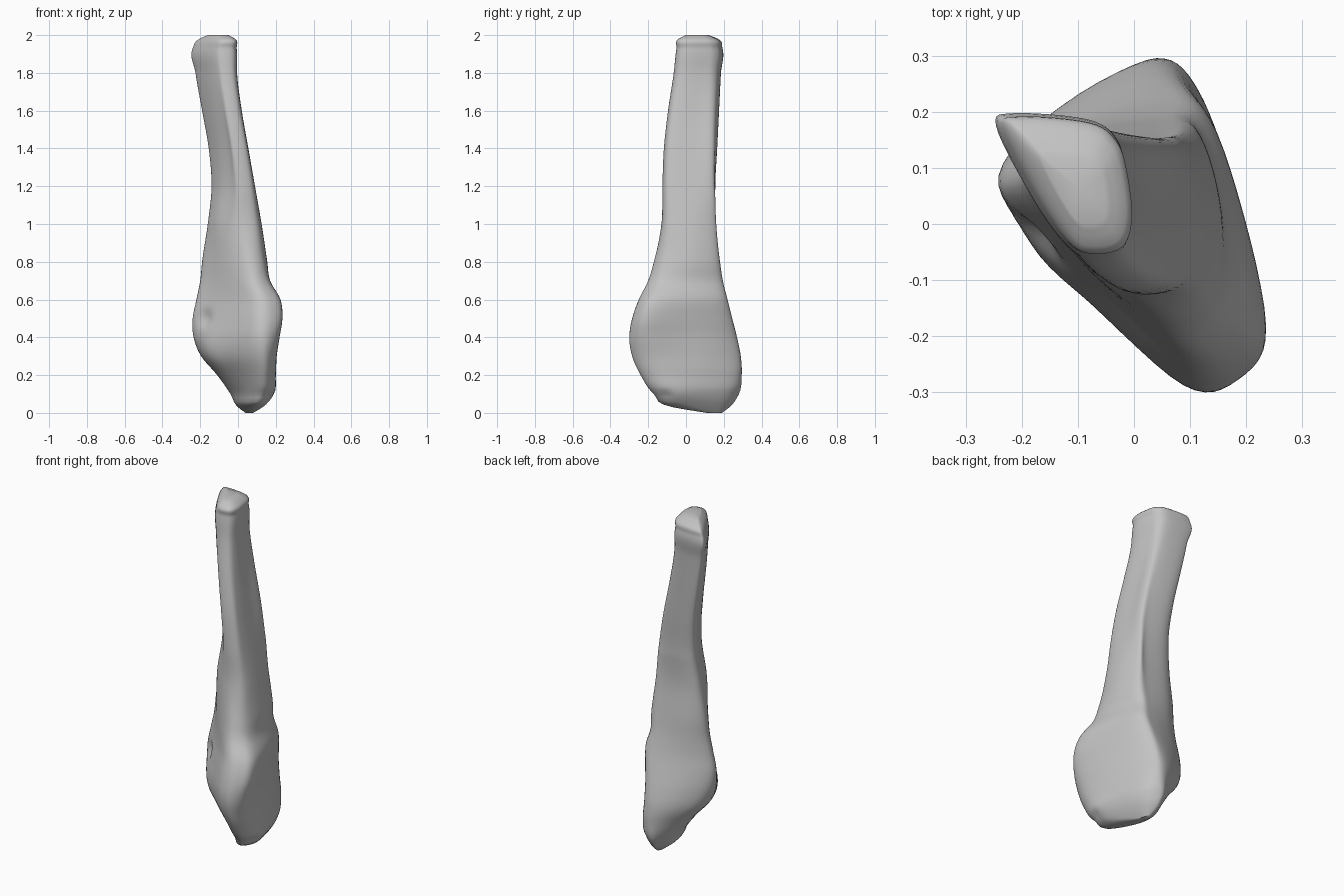
import bpy
import bmesh
import math
from mathutils import Vector

cube = bpy.data.objects.get("Cube")
if cube:
    bpy.data.objects.remove(cube, do_unlink=True)

SIDES = 60
UNIT = 0.01

# Cross-section outlines, counter-clockwise from the back, in hundredths
OUTLINES = [
    (10, [(4, 28), (0, 25), (-4, 17), (-3, 5), (2, -6),
          (8, -15), (14, -17), (19, -8), (16, 8), (11, 22)]),
    (27, [(3, 29), (-9, 23), (-17, 13), (-14, -3), (-5, -13),
          (9, -25), (16, -25), (20, -14), (17, 8), (10, 25)]),
    (50, [(3, 24), (-14, 18), (-24, 8), (-18, -2), (-7, -13),
          (9, -28), (19, -27), (23, -19), (18, 4), (11, 22)]),
    (80, [(4, 18), (-11, 16), (-19, 9), (-13, -2), (-5, -11),
          (5, -17), (12, -15), (15, -8), (15, 5), (11, 17)]),
    (100, [(4, 16), (-10, 15), (-16, 10), (-12, -2), (-6, -9),
           (1, -13), (9, -12), (12, -6), (12, 6), (9, 16)]),
    (120, [(3, 15), (-9, 15), (-14, 11), (-10, 0), (-4, -8),
           (0, -12), (7, -11), (9, -6), (9, 5), (8, 14)]),
    (193, [(-8, 18), (-21, 19), (-24, 17), (-18, 6), (-12, -2),
           (-8, -4), (-2, -3), (0, 2), (-1, 10), (-3, 15)]),
]

# Height, then the x and y limits of the bone there, in hundredths
LIMITS = [
    (0, 4, 8, 11, 19), (3, 0, 13, -7, 23), (10, -4, 19, -17, 28),
    (20, -11, 20, -24, 29.5), (30, -19.5, 20.5, -28.5, 29),
    (40, -23.5, 22, -30, 27), (50, -24, 23.5, -28.5, 24.5),
    (60, -22, 22.5, -25, 22), (70, -20, 17, -20, 19.5),
    (80, -19, 15.5, -17, 18), (100, -16, 12.5, -13, 16),
    (120, -14, 9, -12.5, 15.5), (140, -15.5, 5.5, -11.7, 16.5),
    (160, -19, 2, -9.5, 17.5), (180, -22.5, -0.5, -6.5, 18.5),
    (193, -24, -0.7, -5, 19.3), (198, -20.5, -1.5, -4, 17),
    (200, -16, -5, 0, 12),
]

# Shallow hollows: centre, radius, depth
HOLLOWS = [
    ((-0.17, -0.02, 0.50), 0.07, 0.02),
    ((0.17, -0.10, 0.10), 0.05, 0.01),
]


def hermite(a, b, slope_a, slope_b, t):
    """Cubic curve between two values with given end slopes."""
    s = t * t
    c = s * t
    return ((2 * c - 3 * s + 1) * a + (c - 2 * s + t) * slope_a
            + (3 * s - 2 * c) * b + (c - s) * slope_b)


def sample(heights, rows, z):
    """Smoothly interpolate rows of numbers at a height."""
    last = len(heights) - 1
    z = min(max(z, heights[0]), heights[last])
    i = 0
    while i < last - 1 and z > heights[i + 1]:
        i += 1
    step = heights[i + 1] - heights[i]

    def slope(k, col):
        """Gradient at a row, weighted towards the nearer neighbour."""
        lo, hi = max(k - 1, 0), min(k + 1, last)
        if lo == k or hi == k:
            return (rows[hi][col] - rows[lo][col]) / (heights[hi] - heights[lo]) * step
        below, above = heights[k] - heights[lo], heights[hi] - heights[k]
        g0 = (rows[k][col] - rows[lo][col]) / below
        g1 = (rows[hi][col] - rows[k][col]) / above
        return (g0 * above + g1 * below) / (below + above) * step

    t = (z - heights[i]) / step
    return [hermite(rows[i][c], rows[i + 1][c], slope(i, c), slope(i + 1, c), t)
            for c in range(len(rows[0]))]


def closed_curve(points, count):
    """Resample a closed outline as a smooth curve."""
    n = len(points)
    result = []
    for k in range(count):
        u = k * n / count
        i = int(u)
        p, a, b, q = (points[(i + d) % n] for d in (-1, 0, 1, 2))
        result.append([hermite(a[c], b[c], (b[c] - p[c]) / 2, (q[c] - a[c]) / 2, u - i)
                       for c in (0, 1)])
    return result


def fit(values, low, high):
    """Stretch values to span exactly low to high."""
    a, b = min(values), max(values)
    return [low + (v - a) / (b - a) * (high - low) for v in values]


def section(z):
    """One ring of the bone at a height in hundredths."""
    flat = [[v for p in pts for v in p] for _, pts in OUTLINES]
    row = sample([h for h, _ in OUTLINES], flat, z)
    ring = closed_curve(list(zip(row[0::2], row[1::2])), SIDES)
    x0, x1, y0, y1 = sample([r[0] for r in LIMITS], [r[1:] for r in LIMITS], z)
    xs = fit([p[0] for p in ring], x0, x1)
    ys = fit([p[1] for p in ring], y0, y1)
    return [Vector((x, y, z)) * UNIT for x, y in zip(xs, ys)]


# Rings are packed closer together at the rounded ends
heights = ([0, 0.5, 1, 2, 3, 4.5, 6, 8] + list(range(10, 192, 2))
           + [192, 193, 194, 195, 196, 197, 198, 199, 199.5, 200])

bm = bmesh.new()
rings = [[bm.verts.new(p) for p in section(z)] for z in heights]
for lower, upper in zip(rings, rings[1:]):
    for k in range(SIDES):
        n = (k + 1) % SIDES
        bm.faces.new((lower[k], lower[n], upper[n], upper[k]))

# Close both ends
for ring in (rings[0], rings[-1]):
    centre = bm.verts.new(sum((v.co for v in ring), Vector()) / SIDES)
    for k in range(SIDES):
        bm.faces.new((ring[k], ring[(k + 1) % SIDES], centre))
bmesh.ops.recalc_face_normals(bm, faces=bm.faces)

# Press in the hollows around the joint end
bm.normal_update()
for centre, radius, depth in HOLLOWS:
    for v in bm.verts:
        d = (v.co - Vector(centre)).length / radius
        if d < 1:
            v.co -= v.normal * depth * (0.5 + 0.5 * math.cos(math.pi * d))

mesh = bpy.data.meshes.new("bone")
bm.to_mesh(mesh)
bm.free()
bone = bpy.data.objects.new("bone", mesh)
bpy.context.collection.objects.link(bone)

# Plain grey bone
grey = bpy.data.materials.new("bone grey")
grey.use_nodes = True
colour = (0.55, 0.55, 0.55, 1)
grey.diffuse_color = colour
grey.node_tree.nodes["Principled BSDF"].inputs["Base Color"].default_value = colour
mesh.materials.append(grey)

bpy.ops.object.select_all(action="DESELECT")
bone.select_set(True)
bpy.context.view_layer.objects.active = bone
bpy.ops.object.shade_smooth_by_angle(angle=math.radians(50))
